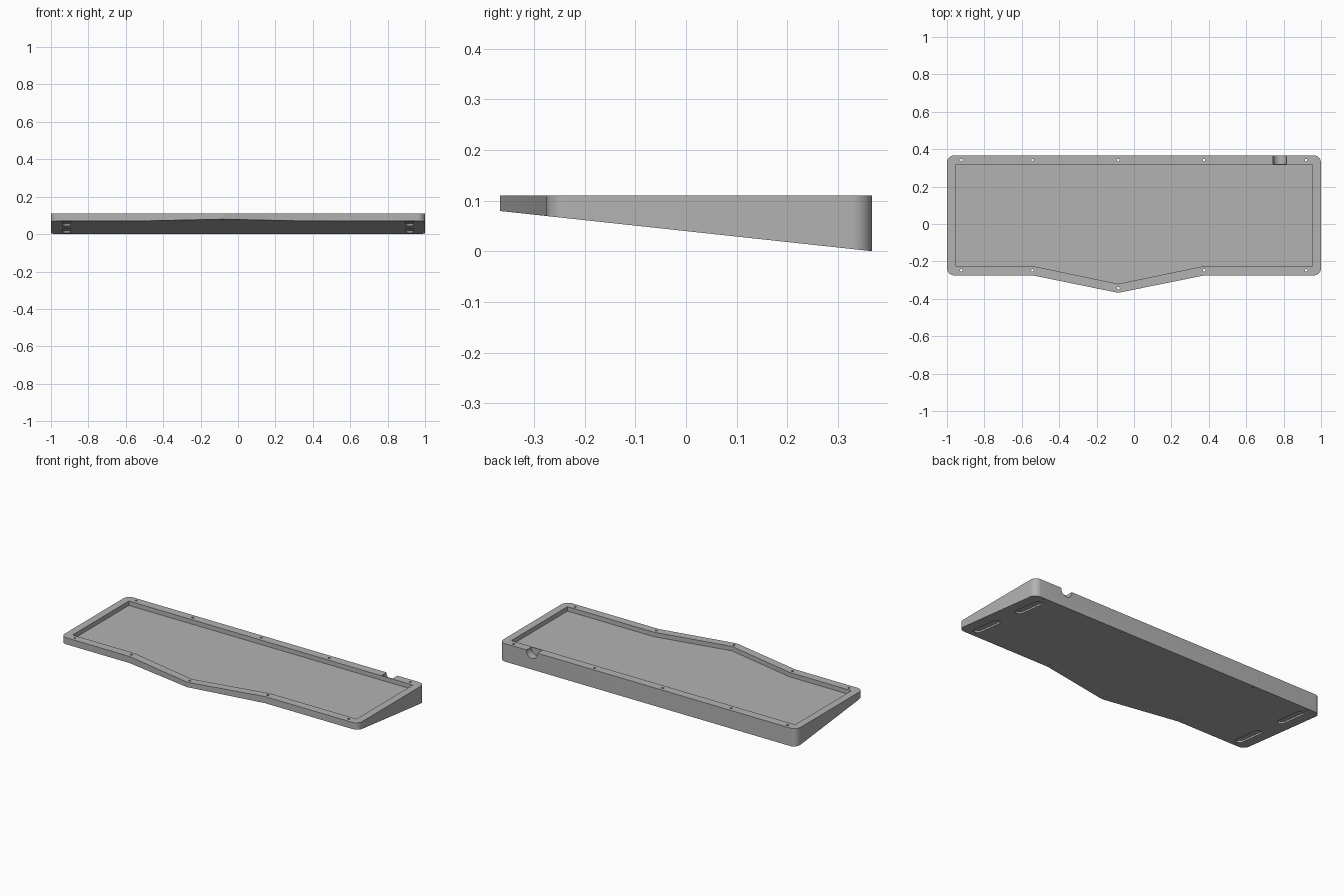
import bpy, bmesh, math
from mathutils import Vector, Matrix

if "Cube" in bpy.data.objects:
    bpy.data.objects.remove(bpy.data.objects["Cube"], do_unlink=True)

TOP, FLOOR = 0.11, 0.083
TILT = math.atan(0.108)

grey = bpy.data.materials.new("mid grey")
grey.use_nodes = True
grey.diffuse_color = (0.45, 0.45, 0.45, 1)
grey.node_tree.nodes["Principled BSDF"].inputs["Base Color"].default_value = grey.diffuse_color


def underside(x, y):
    return 0.04 - math.tan(TILT) * y


def rounded(corners, steps=10):
    """Replace each (x, y, radius) corner with a tangent arc."""
    out = []
    for i, (x, y, r) in enumerate(corners):
        p = Vector((x, y))
        a = (Vector(corners[i - 1][:2]) - p).normalized()
        b = (Vector(corners[(i + 1) % len(corners)][:2]) - p).normalized()
        if r == 0:
            out.append(p)
            continue
        half = a.angle(b) / 2
        centre = p + (a + b).normalized() * r / math.sin(half)
        start = p + a * r / math.tan(half) - centre
        end = p + b * r / math.tan(half) - centre
        sweep = start.angle_signed(end)
        for k in range(steps + 1):
            out.append(centre + Matrix.Rotation(-sweep * k / steps, 2) @ start)
    return out


def prism(name, outline, low, high):
    """Vertical prism; low may be a height or a function of x and y."""
    bm = bmesh.new()
    height = low if callable(low) else lambda x, y: low
    bottom = [bm.verts.new((p.x, p.y, height(p.x, p.y))) for p in outline]
    top = [bm.verts.new((p.x, p.y, high)) for p in outline]
    bm.faces.new(bottom[::-1])
    bm.faces.new(top)
    n = len(outline)
    for i in range(n):
        j = (i + 1) % n
        bm.faces.new((bottom[i], bottom[j], top[j], top[i]))
    bmesh.ops.recalc_face_normals(bm, faces=bm.faces)
    mesh = bpy.data.meshes.new(name)
    bm.to_mesh(mesh)
    bm.free()
    mesh.materials.append(grey)
    obj = bpy.data.objects.new(name, mesh)
    bpy.context.collection.objects.link(obj)
    return obj


def circle(x, y, r, n):
    return [Vector((x + r * math.cos(2 * math.pi * i / n), y + r * math.sin(2 * math.pi * i / n)))
            for i in range(n)]


def cut(body, cutter):
    mod = body.modifiers.new("cut", "BOOLEAN")
    mod.operation = "DIFFERENCE"
    mod.solver = "EXACT"
    mod.object = cutter
    bpy.context.view_layer.objects.active = body
    bpy.ops.object.modifier_apply(modifier=mod.name)
    bpy.data.objects.remove(cutter, do_unlink=True)


# Wedge-shaped tray with a pointed front edge
R = 0.04
case = prism("keyboard_case", rounded([
    (-1, 0.367, R), (-1, -0.275, R), (-0.54, -0.275, 0), (-0.085, -0.368, 0.03),
    (0.375, -0.275, 0), (1, -0.275, R), (1, 0.367, R)]), underside, TOP)

# Shallow pocket
cut(case, prism("pocket_cutter", rounded([
    (-0.955, 0.315, 0), (-0.955, -0.225, 0), (-0.54, -0.225, 0), (-0.085, -0.32, 0),
    (0.375, -0.225, 0), (0.955, -0.225, 0), (0.955, 0.315, 0)]), FLOOR, 0.2))

# Screw holes through the rim
columns = (-0.923, -0.543, -0.083, 0.375, 0.92)
for x in columns:
    front_y = -0.343 if x == columns[2] else -0.248
    for y in (0.342, front_y):
        cut(case, prism("screw_cutter", circle(x, y, 0.007, 16), -0.1, 0.2))

# Round cable notch in the back rim
notch = prism("notch_cutter", circle(0, 0, 0.037, 32), 0, 0.1)
notch.matrix_world = Matrix.Translation((0.78, 0.42, TOP - 0.005)) @ Matrix.Rotation(math.pi / 2, 4, "X")
cut(case, notch)

# Slots for the rubber feet, square to the sloping underside
for x in (-0.917, 0.917):
    for y in (-0.135, 0.213):
        w, l = 0.021, 0.1
        slot = prism("foot_slot_cutter", rounded(
            [(-w, l, w * 0.99), (-w, -l, w * 0.99), (w, -l, w * 0.99), (w, l, w * 0.99)], 8), -0.03, 0.01)
        slot.matrix_world = Matrix.Translation((x, y, underside(x, y))) @ Matrix.Rotation(-TILT, 4, "X")
        cut(case, slot)

# Smooth round corners, sharp edges kept
bpy.ops.object.select_all(action="DESELECT")
case.select_set(True)
bpy.context.view_layer.objects.active = case
bpy.ops.object.shade_smooth_by_angle(angle=math.radians(30))
